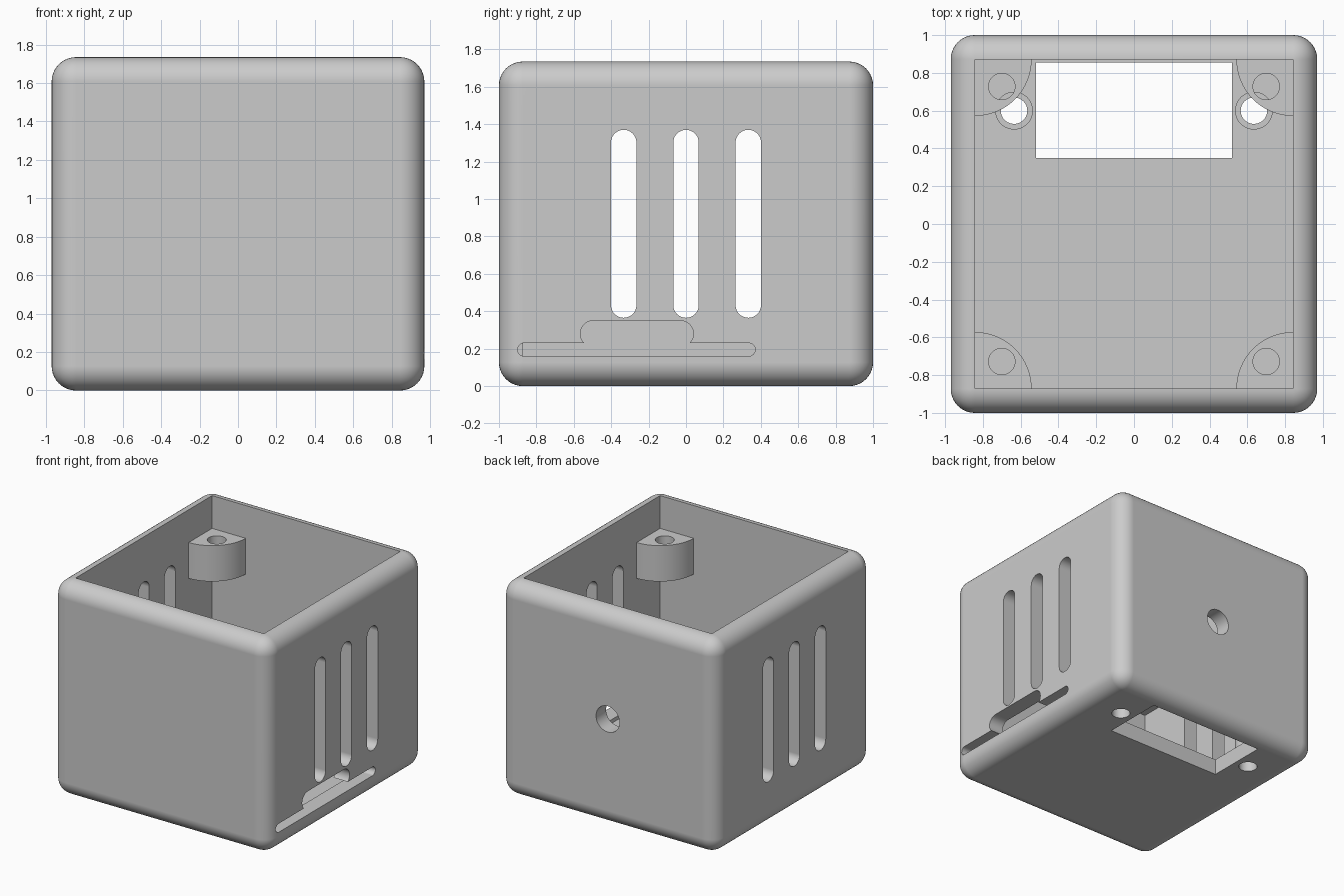
import bpy, bmesh, math
from mathutils import Vector

if "Cube" in bpy.data.objects:
    bpy.data.objects.remove(bpy.data.objects["Cube"])

HX, HY, H = 0.97, 1.0, 1.735      # outer half sizes and height
WALL = 0.128
IX, IY = HX - WALL, HY - WALL     # inner half sizes

grey = bpy.data.materials.new("plain grey")
grey.use_nodes = True
grey.diffuse_color = (0.6, 0.6, 0.6, 1)
grey.node_tree.nodes["Principled BSDF"].inputs["Base Color"].default_value = (0.6, 0.6, 0.6, 1)


def make_object(name, bm):
    bmesh.ops.recalc_face_normals(bm, faces=bm.faces)
    mesh = bpy.data.meshes.new(name)
    bm.to_mesh(mesh)
    bm.free()
    mesh.materials.append(grey)
    obj = bpy.data.objects.new(name, mesh)
    bpy.context.collection.objects.link(obj)
    return obj


def box(name, low, high, bevel=0):
    bm = bmesh.new()
    bmesh.ops.create_cube(bm, size=1)
    low, high = Vector(low), Vector(high)
    for v in bm.verts:
        v.co = (low + high) / 2 + v.co * (high - low)
    if bevel:
        bmesh.ops.bevel(bm, geom=bm.edges[:], offset=bevel, segments=10,
                        profile=0.5, affect='EDGES')
    return make_object(name, bm)


def prism(name, outline, axis, low, high):
    """Extrude a 2D outline along x (y, z outline), y (x, z) or z (x, y)."""
    place = {'x': lambda a, b, t: (t, a, b),
             'y': lambda a, b, t: (a, t, b),
             'z': lambda a, b, t: (a, b, t)}[axis]
    bm = bmesh.new()
    face = bm.faces.new([bm.verts.new(place(a, b, low)) for a, b in outline])
    new = bmesh.ops.extrude_face_region(bm, geom=[face])["geom"]
    shift = Vector(place(0, 0, high - low))
    bmesh.ops.translate(bm, vec=shift,
                        verts=[g for g in new if isinstance(g, bmesh.types.BMVert)])
    return make_object(name, bm)


def arc(cx, cy, r, start, end, steps):
    angles = [math.radians(start + (end - start) * i / steps) for i in range(steps + 1)]
    return [(cx + r * math.cos(a), cy + r * math.sin(a)) for a in angles]


def circle(cx, cy, r):
    return arc(cx, cy, r, 0, 360, 40)[:-1]


def stadium(a0, a1, b0, b1):
    if a1 - a0 > b1 - b0:
        r, b = (b1 - b0) / 2, (b0 + b1) / 2
        return arc(a1 - r, b, r, -90, 90, 16) + arc(a0 + r, b, r, 90, 270, 16)
    r, a = (a1 - a0) / 2, (a0 + a1) / 2
    return arc(a, b1 - r, r, 0, 180, 16) + arc(a, b0 + r, r, 180, 360, 16)


def finish(obj, cutters):
    """Cut the part, drop the cutters and shade smooth between sharp edges."""
    for cutter in cutters:
        mod = obj.modifiers.new("cut", 'BOOLEAN')
        mod.operation = 'DIFFERENCE'
        mod.solver = 'EXACT'
        mod.object = cutter
    graph = bpy.context.evaluated_depsgraph_get()
    graph.update()
    mesh = bpy.data.meshes.new_from_object(obj.evaluated_get(graph))
    obj.modifiers.clear()
    obj.data = mesh
    for cutter in cutters:
        bpy.data.objects.remove(cutter)
    mesh.shade_smooth()
    mesh.set_sharp_from_angle(angle=math.radians(30))
    obj.modifiers.new("even shading", 'WEIGHTED_NORMAL').keep_sharp = True


# Rounded housing, open at the top
housing = box("housing", (-HX, -HY, 0), (HX, HY, H), bevel=0.127)
cuts = [box("cavity", (-IX, -IY, 0.13), (IX, IY, H + 0.2))]

# Vent slots through both side walls
for y in (-0.333, 0, 0.333):
    cuts.append(prism("vent", stadium(y - 0.068, y + 0.068, 0.365, 1.37), 'x', -1.2, 1.2))

# Board slot with a wider connector opening, in one side wall only
cuts.append(prism("board_slot", stadium(-0.9, 0.37, 0.16, 0.23), 'x', 0.75, 1.2))
cuts.append(prism("connector_slot", stadium(-0.565, 0.04, 0.21, 0.35), 'x', 0.75, 1.2))

# Cable hole in the back, socket window and screw holes in the floor
cuts.append(prism("cable_hole", circle(0, H / 2, 0.105), 'y', 0.7, 1.2))
cuts.append(box("window", (-0.52, 0.35, -0.2), (0.52, 0.855, 0.3)))
for side in (-1, 1):
    cuts.append(prism("floor_hole", circle(side * 0.635, 0.6, 0.07), 'z', -0.2, 0.3))
finish(housing, cuts)

# Floor standoffs beside the window
for side, label in ((-1, "right"), (1, "left")):
    standoff = prism(label + "_standoff", circle(side * 0.635, 0.6, 0.1), 'z', 0.125, 0.25)
    finish(standoff, [prism("bore", circle(side * 0.635, 0.6, 0.07), 'z', 0, 0.5)])

# Quarter-round screw posts in the four inner corners
for sx, side in ((-1, "right"), (1, "left")):
    for sy, end in ((-1, "front"), (1, "back")):
        quarter = [(0, 0)] + arc(0, 0, 0.3, 0, 90, 16)
        outline = [(sx * (IX - a), sy * (IY - b)) for a, b in quarter]
        post = prism(end + "_" + side + "_post", outline, 'z', 1.18, 1.47)
        finish(post, [prism("bore", circle(sx * 0.7, sy * 0.728, 0.07), 'z', 1, 1.7)])
